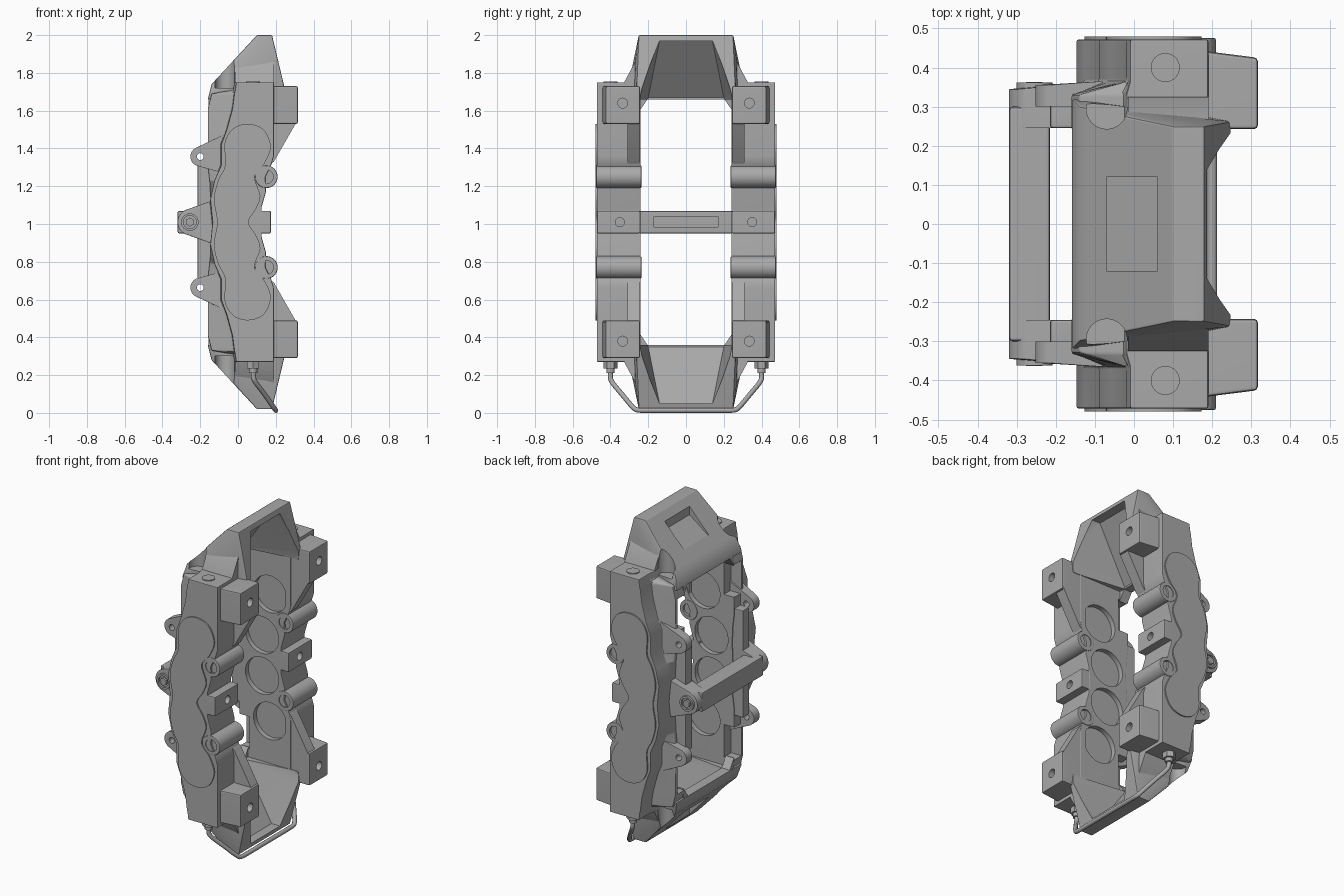
import bpy, bmesh, math
from mathutils import Vector, Matrix

old = bpy.data.objects.get("Cube")
if old:
    bpy.data.objects.remove(old)

MID = 1.01  # height of the symmetry plane; every part has its origin here
steel = bpy.data.materials.new("cast grey")
steel.use_nodes = True
GREY = (0.4, 0.4, 0.4, 1)
steel.diffuse_color = GREY
steel.node_tree.nodes["Principled BSDF"].inputs["Base Color"].default_value = GREY
parts = []


def finish(name, bm):
    bmesh.ops.recalc_face_normals(bm, faces=bm.faces)
    mesh = bpy.data.meshes.new(name)
    bm.to_mesh(mesh)
    bm.free()
    mesh.materials.append(steel)
    ob = bpy.data.objects.new(name, mesh)
    ob.location.z = MID
    bpy.context.collection.objects.link(ob)
    parts.append(ob)
    return ob


def loft(name, *sections):
    # Each section is a y position and an xz outline with the same point count
    bm = bmesh.new()
    rings = [[bm.verts.new((x, y, z - MID)) for x, z in outline] for y, outline in sections]
    bm.faces.new(rings[0])
    bm.faces.new(rings[-1])
    for a, b in zip(rings, rings[1:]):
        for i in range(len(a)):
            bm.faces.new((a[i - 1], a[i], b[i], b[i - 1]))
    return finish(name, bm)


def hull(name, points):
    bm = bmesh.new()
    for x, y, z in points:
        bm.verts.new((x, y, z - MID))
    bmesh.ops.convex_hull(bm, input=bm.verts[:])
    bmesh.ops.dissolve_limit(bm, angle_limit=0.01, verts=bm.verts[:], edges=bm.edges[:])
    return finish(name, bm)


def box(name, x, y, z):
    return hull(name, [(a, b, c) for a in x for b in y for c in z])


def cyl(name, axis, centre, r, depth, sides=32):
    bm = bmesh.new()
    turn = Vector(axis).to_track_quat("Z", "Y").to_matrix().to_4x4()
    place = Matrix.Translation(Vector(centre) - Vector((0, 0, MID)))
    bmesh.ops.create_cone(bm, cap_ends=True, segments=sides, radius1=r, radius2=r,
                          depth=depth, matrix=place @ turn)
    return finish(name, bm)


def bake(ob):
    graph = bpy.context.evaluated_depsgraph_get()
    mesh = bpy.data.meshes.new_from_object(ob.evaluated_get(graph))
    ob.modifiers.clear()
    ob.data = mesh


def bevel(ob, width):
    mod = ob.modifiers.new("bevel", "BEVEL")
    mod.width, mod.segments, mod.limit_method = width, 2, "ANGLE"
    bake(ob)


def cut(ob, *cutters):
    for c in cutters:
        mod = ob.modifiers.new("cut", "BOOLEAN")
        mod.operation, mod.solver, mod.object = "DIFFERENCE", "EXACT", c
        bake(ob)
        parts.remove(c)
        bpy.data.objects.remove(c)


def mirror(ob, y=True, z=False):
    mod = ob.modifiers.new("mirror", "MIRROR")
    mod.use_axis = (False, y, z)
    mod.use_mirror_merge = False


def flip(points):
    # Upper half of an outline, left to right, closed by its lower reflection
    return points + [(x, 2 * MID - z) for x, z in reversed(points) if abs(z - MID) > 0.001]


def smooth_loop(pts, steps=6):
    out, n = [], len(pts)
    for i in range(n):
        a, b, c, d = (Vector(pts[(i + k) % n]) for k in (-1, 0, 1, 2))
        for s in range(steps):
            t = s / steps
            out.append(tuple(0.5 * (2 * b + (c - a) * t + (2 * a - 5 * b + 4 * c - d) * t * t
                                    + (3 * b - a - 3 * c + d) * t ** 3)))
    return out


def disc_points(x, z, r, y0, y1, n=32):
    return [(x + r * math.cos(k * math.tau / n), y, z + r * math.sin(k * math.tau / n))
            for k in range(n) for y in (y0, y1)]


X, Y, Z = (1, 0, 0), (0, 1, 0), (0, 0, 1)

# Side housing: a wide inner wall stepping to a lobed outer wall (inner x, outer x, z)
back = [(-.15, -.135, MID), (-.145, -.147, 1.13), (-.15, -.125, 1.23), (-.16, -.09, 1.31),
        (-.16, -.09, 1.42), (-.16, -.06, 1.5), (-.16, -.03, 1.61), (-.14, -.02, 1.69),
        (-.025, -.015, 1.71), (-.02, -.01, 1.75)]
open_edge = [(.19, 1.75), (.19, 1.36), (.175, 1.31), (.145, 1.25), (.148, 1.17), (.125, 1.09),
             (.125, MID)]
inner = flip([(a, z) for a, b, z in back] + open_edge)
outer = flip([(b, z) for a, b, z in back] + open_edge)
housing = loft("side_housing", (.24, inner), (.33, inner), (.365, outer), (.472, outer))
bevel(housing, .006)
# Piston bores and relief notches
for up in (1, -1):
    for x, dz in ((.05, .39), (-.005, .125)):
        cut(housing, cyl("bore_cutter", Y, (x, .24, MID + up * dz), .113, .06, 48))
    lo, hi = sorted((MID + up * .4, MID + up * .6))
    cut(housing, box("notch_cutter", (-.25, -.09), (.2, .31), (lo, hi)))
mirror(housing)

# Lobed cover plate on the outer face
lobes = [(-.11, MID), (-.127, 1.13), (-.105, 1.23), (-.068, 1.31), (-.07, 1.43), (-.025, 1.505),
         (.053, 1.53), (.135, 1.5), (.173, 1.41), (.14, 1.32), (.088, 1.25), (.118, 1.15),
         (.095, 1.08), (.055, MID)]
lobes = smooth_loop(flip(lobes))
mirror(loft("cover_plate", (.46, lobes), (.48, lobes)))

# Round bosses on the open edge, recessed at both ends
boss = cyl("edge_boss", Y, (.15, .356, 1.25), .06, .24, 40)
bevel(boss, .006)
cut(boss, *[cyl("boss_cutter", Y, (.15, y, 1.25), .037, .03) for y in (.236, .476)])
mirror(boss, z=True)

# Centre tab
tab = box("centre_tab", (.08, .175), (.242, .472), (.95, 1.07))
bevel(tab, .008)
cut(tab, cyl("tab_cutter", X, (.17, .35, MID), .024, .08))
mirror(tab)

# Mounting lugs with bolt holes and webs
lug = hull("mounting_lug", [(x, y, z) for x, y1 in ((.12, .45), (.317, .425))
                            for y in (.243, y1) for z in (1.53, 1.73)])
bevel(lug, .01)
cut(lug, cyl("bolt_cutter", X, (.31, .335, 1.64), .026, .12))
mirror(lug, z=True)
wedge = [(.15, 1.6), (.3, 1.6), (.31, 1.54), (.19, 1.33), (.15, 1.3)]
mirror(loft("lug_web", (.243, wedge), (.31, wedge)), z=True)

# Sloped end bridges: hollow inside, shallow pocket outside
shape = [(-.16, .32, 1.66), (-.14, .3, 1.74), (-.03, .29, 1.8), (-.01, .268, 1.86),
         (.1, .25, 2), (.18, .25, 2), (.19, .268, 1.87), (.19, .275, 1.66),
         (.247, .262, 1.72), (.24, .262, 1.66)]
bridge = hull("end_bridge", [(x, s * y, z) for x, y, z in shape for s in (1, -1)])
bevel(bridge, .006)
hollow = [(-.1, .2, 1.55), (-.1, .2, 1.67), (.13, .14, 1.97), (.3, .14, 1.97), (.3, .24, 1.72),
          (.3, .24, 1.55), (.0, .24, 1.55)]
pocket = [(-.07, 1.81), (-.07, 1.95), (.06, 1.905), (.06, 2.05)]
cut(bridge, hull("hollow_cutter", [(x, s * y, z) for x, y, z in hollow for s in (1, -1)]),
    hull("pocket_cutter", [(x, y, z) for x, z in pocket for y in (-.12, .12)]))
for s in (1, -1):
    cut(bridge, cyl("scallop_cutter", Z, (-.07, s * .295, 1.85), .052, .26))
mirror(bridge, y=False, z=True)

# Flared foot where each bridge side meets the housing
foot = hull("bridge_foot", [(x, y, z) for x in (-.015, .19) for y, z in
                            ((.25, 1.7), (.325, 1.7), (.325, 1.755), (.31, 1.78), (.268, 1.86))])
mirror(foot, z=True)

# Corner fillets where the bridge meets the window
corner = hull("window_corner", [(x, y, z) for x in (-.155, -.1)
                                for y, z in ((.245, 1.6), (.245, 1.68), (.19, 1.68))])
mirror(corner, z=True)

# Inner rail along the back edge, with pin ears
rail = box("inner_rail", (-.215, -.12), (.245, .31), (.68, 1.34))
bevel(rail, .008)
mirror(rail)
ear = hull("pin_ear", disc_points(-.2, 1.357, .052, .3, .355)
           + [(-.08, y, z) for y in (.3, .365) for z in (1.27, 1.47)])
cut(ear, cyl("ear_cutter", Y, (-.2, .33, 1.357), .018, .2, 20))
mirror(ear, z=True)

# Centre crossbar, its bosses and bolts
hub = hull("crossbar_boss", disc_points(-.25, MID, .07, .245, .345)
           + [(-.12, y, z) for y in (.245, .36) for z in (.89, 1.13)])
bevel(hub, .005)
mirror(hub)
bolt = cyl("crossbar_bolt", Y, (-.255, .35, MID), .046, .024)
cut(bolt, cyl("socket_cutter", Y, (-.255, .365, MID), .034, .03))
mirror(bolt)
mirror(cyl("bolt_head", Y, (-.255, .35, MID), .024, .026, 6))
bar = box("crossbar", (-.32, -.215), (-.3, .3), (.95, 1.07))
bevel(bar, .01)
cut(bar, box("slot_cutter", (-.227, -.1), (-.17, .17), (.985, 1.04)))

# Top plugs and lower pipe nuts
mirror(cyl("top_plug", Z, (.08, .4, 1.748), .037, .014))
mirror(cyl("pipe_nut", Z, (.08, .4, .252), .037, .035, 6))
mirror(cyl("pipe_collar", Z, (.08, .4, .226), .022, .03, 20))

# Fluid pipe running under the lower bridge
curve = bpy.data.curves.new("fluid_pipe", "CURVE")
curve.dimensions, curve.bevel_depth, curve.bevel_resolution = "3D", .013, 3
side = [(.08, .4, .25), (.08, .4, .2), (.085, .4, .17), (.14, .34, .1), (.195, .275, .02),
        (.2, .25, .013), (.2, .2, .013)]
path = side + [(x, -y, z) for x, y, z in reversed(side)]
spline = curve.splines.new("NURBS")
spline.points.add(len(path) - 1)
for p, co in zip(spline.points, path):
    p.co = (*co, 1)
spline.order_u, spline.use_endpoint_u = 3, True
curve.materials.append(steel)
pipe = bpy.data.objects.new("fluid_pipe", curve)
bpy.context.collection.objects.link(pipe)

# Smooth shading with sharp edges kept and flat faces kept flat
bpy.ops.object.select_all(action="DESELECT")
for ob in parts:
    ob.select_set(True)
bpy.context.view_layer.objects.active = parts[0]
bpy.ops.object.shade_smooth_by_angle(angle=math.radians(30))
for ob in parts:
    ob.modifiers.new("even_normals", "WEIGHTED_NORMAL").keep_sharp = True
